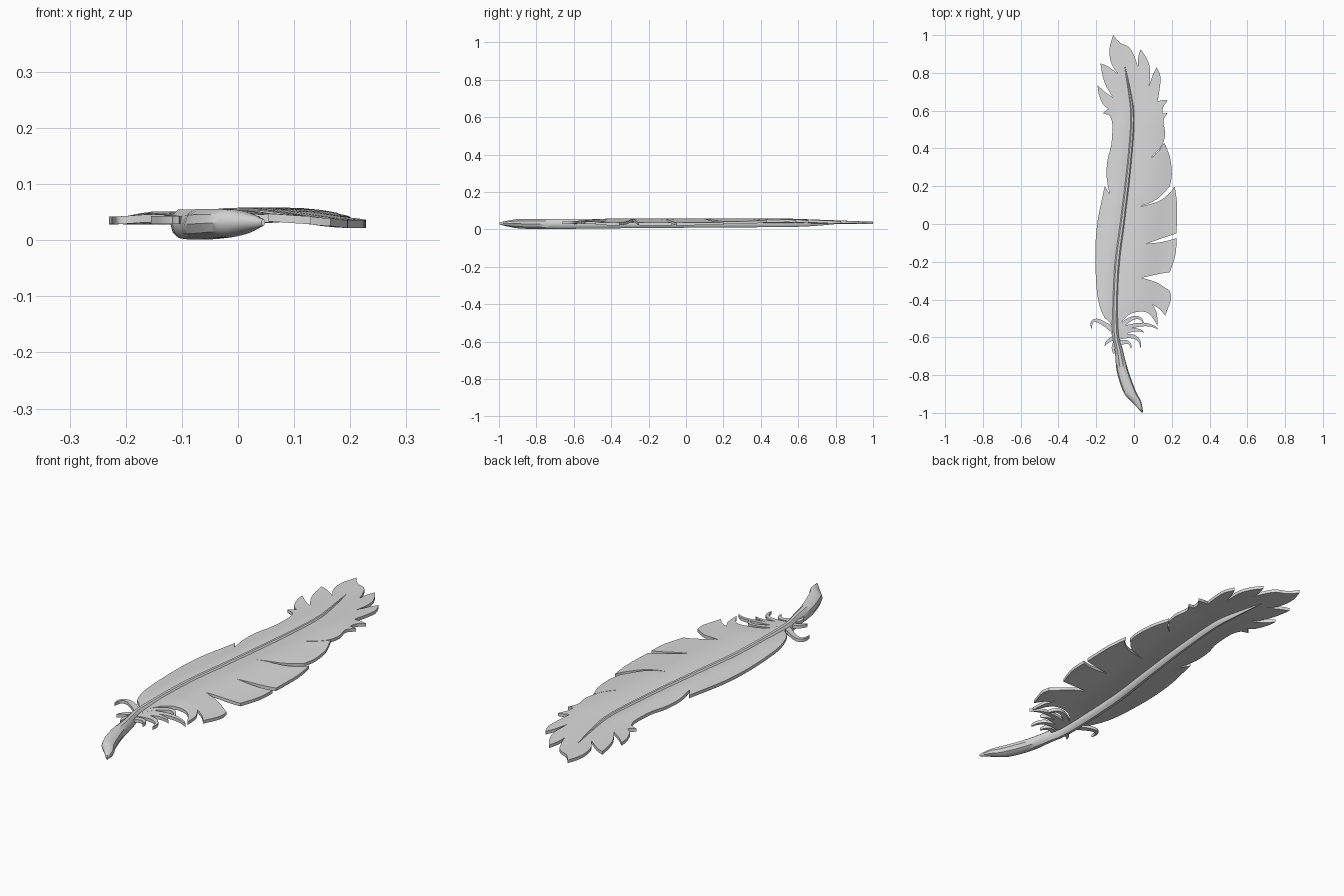
import bpy
import bmesh
import math
from mathutils import Vector
from mathutils.geometry import delaunay_2d_cdt

cube = bpy.data.objects.get("Cube")
if cube:
    bpy.data.objects.remove(cube, do_unlink=True)

# One pale grey for the whole feather
grey = bpy.data.materials.new("pale grey")
grey.use_nodes = True
grey.diffuse_color = (0.7, 0.7, 0.7, 1)
grey.node_tree.nodes["Principled BSDF"].inputs["Base Color"].default_value = grey.diffuse_color

# Shaft stations from quill point to feather tip: x, y, half width, bottom z, top z
SHAFT = [
    (0.045, -0.998, 0.003, 0.026, 0.038),
    (0.012, -0.94, 0.026, 0.012, 0.05),
    (-0.022, -0.89, 0.034, 0.004, 0.057),
    (-0.06, -0.78, 0.031, 0.0, 0.057),
    (-0.08, -0.67, 0.022, 0.0, 0.056),
    (-0.1, -0.55, 0.02, 0.003, 0.056),
    (-0.092, -0.24, 0.02, 0.006, 0.056),
    (-0.06, 0.02, 0.018, 0.008, 0.056),
    (-0.028, 0.29, 0.016, 0.01, 0.056),
    (-0.008, 0.55, 0.014, 0.012, 0.055),
    (-0.022, 0.69, 0.01, 0.018, 0.052),
    (-0.05, 0.84, 0.003, 0.032, 0.046),
]

# Vane edge strokes: each is smooth, and strokes meet at sharp tips and notches
RIGHT_EDGE = [
    [(-0.11, 1.0), (-0.075, 0.96), (-0.025, 0.935), (0.005, 0.88), (0.02, 0.835)],
    [(0.022, 0.88), (0.035, 0.925)],
    [(0.065, 0.88), (0.085, 0.82), (0.08, 0.73)],
    [(0.1, 0.79), (0.12, 0.83)],
    [(0.14, 0.78), (0.135, 0.71), (0.125, 0.65)],
    [(0.15, 0.655), (0.18, 0.655)],
    [(0.155, 0.62), (0.15, 0.585)],
    [(0.178, 0.587)],
    [(0.155, 0.545), (0.165, 0.48), (0.145, 0.41), (0.09, 0.35)],
    [(0.125, 0.38), (0.16, 0.43)],
    [(0.19, 0.355), (0.2, 0.265), (0.19, 0.2)],
    [(0.12, 0.13), (0.025, 0.09)],
    [(0.13, 0.12), (0.19, 0.165), (0.215, 0.2)],
    [(0.228, 0.1), (0.225, -0.05)],
    [(0.15, -0.075), (0.065, -0.105)],
    [(0.15, -0.095), (0.225, -0.075)],
    [(0.22, -0.16), (0.19, -0.255)],
    [(0.13, -0.265), (0.04, -0.285)],
    [(0.12, -0.31), (0.19, -0.355)],
    [(0.195, -0.4), (0.165, -0.485)],
    [(0.135, -0.45), (0.095, -0.425)],
    [(0.12, -0.47), (0.125, -0.54)],
    [(0.08, -0.475), (0.02, -0.465), (-0.04, -0.49), (-0.1, -0.57)],
]
LEFT_EDGE = [
    [(-0.13, -0.52), (-0.165, -0.48), (-0.195, -0.37), (-0.205, -0.16),
     (-0.195, 0.0), (-0.17, 0.13), (-0.155, 0.2)],
    [(-0.13, 0.16)],
    [(-0.145, 0.25), (-0.14, 0.34), (-0.12, 0.42), (-0.115, 0.53), (-0.13, 0.575)],
    [(-0.165, 0.587)],
    [(-0.135, 0.61)],
    [(-0.165, 0.635), (-0.187, 0.69), (-0.193, 0.735)],
    [(-0.155, 0.7), (-0.11, 0.67)],
    [(-0.145, 0.725), (-0.165, 0.78), (-0.178, 0.85)],
    [(-0.14, 0.835), (-0.085, 0.795)],
    [(-0.12, 0.85), (-0.13, 0.925), (-0.11, 1.0)],
]

# Loose downy barbs: root, bend and tip
BARBS = {
    "left_curl_barb": [(-0.09, -0.58), (-0.24, -0.45), (-0.225, -0.56)],
    "left_low_barb": [(-0.09, -0.6), (-0.14, -0.61), (-0.155, -0.645)],
    "left_root_barb": [(-0.09, -0.62), (-0.12, -0.65), (-0.105, -0.69)],
    "right_top_barb": [(-0.09, -0.56), (0.03, -0.44), (0.055, -0.54)],
    "right_upper_barb": [(-0.1, -0.57), (0.07, -0.5), (0.13, -0.56)],
    "right_middle_barb": [(-0.09, -0.59), (0.01, -0.54), (0.055, -0.575)],
    "right_lower_barb": [(-0.09, -0.6), (0.04, -0.57), (0.035, -0.66)],
    "right_root_barb": [(-0.09, -0.64), (-0.02, -0.6), (-0.015, -0.66)],
}


def smooth_path(points, steps=4):
    """Catmull-Rom curve through points of any dimension."""
    pts = [Vector(p) for p in points]
    pts = [pts[0]] + pts + [pts[-1]]
    path = []
    for a, b, c, d in zip(pts, pts[1:], pts[2:], pts[3:]):
        for i in range(steps):
            t = i / steps
            path.append(b + (c - a) * (t / 2)
                        + (a - b * 2.5 + c * 2 - d / 2) * t ** 2
                        + (b * 3 - a - c * 3 + d) * (t ** 3 / 2))
    return path + [pts[-1]]


shaft_path = smooth_path(SHAFT)


def shaft_x(y):
    for a, b in zip(shaft_path, shaft_path[1:]):
        if a[1] <= y <= b[1]:
            return a[0] + (b[0] - a[0]) * (y - a[1]) / (b[1] - a[1])
    return shaft_path[-1][0] - (y - shaft_path[-1][1]) * 0.3


def vane_top(x, y):
    """Arched upper surface, flattening towards the tip and the downy base."""
    d = x - shaft_x(y)
    if d > 0:
        z = 0.047 + 0.011 * math.sin(min(d / 0.2, 1.6) * math.pi)
    else:
        z = 0.047 + 0.005 * math.sin(min(-d / 0.08, 1.5) * math.pi)
    fade = min(1, max(0, (0.95 - y) / 0.4)) * min(1, max(0, (y + 0.62) / 0.2))
    return 0.043 + (z - 0.043) * fade


def finish(name, bm):
    bmesh.ops.recalc_face_normals(bm, faces=bm.faces)
    mesh = bpy.data.meshes.new(name)
    bm.to_mesh(mesh)
    bm.free()
    mesh.materials.append(grey)
    obj = bpy.data.objects.new(name, mesh)
    bpy.context.collection.objects.link(obj)
    bpy.ops.object.select_all(action="DESELECT")
    obj.select_set(True)
    bpy.context.view_layer.objects.active = obj
    bpy.ops.object.shade_smooth_by_angle(angle=math.radians(35))
    return obj


def plate(name, outline, inner=(), thickness=0.014):
    """Fill an outline, drape it on the arched surface and thicken it downwards."""
    n = len(outline)
    flat = [Vector(p) for p in outline] + [Vector(p) for p in inner]
    edges = [(i, (i + 1) % n) for i in range(n)]
    points, _, faces = delaunay_2d_cdt(flat, edges, [], 1, 1e-5)[:3]
    bm = bmesh.new()
    top = [bm.verts.new((p.x, p.y, vane_top(p.x, p.y))) for p in points]
    for f in faces:
        bm.faces.new([top[i] for i in f])
    bmesh.ops.delete(bm, geom=[v for v in bm.verts if not v.link_faces], context="VERTS")
    extruded = bmesh.ops.extrude_face_region(bm, geom=bm.faces[:], use_keep_orig=True)
    for v in extruded["geom"]:
        if isinstance(v, bmesh.types.BMVert):
            v.co.z -= thickness
    return finish(name, bm)


# Vane: one ragged blade with rows of inner points that follow the shaft
outline = []
start = RIGHT_EDGE[0][0]
for stroke in RIGHT_EDGE + LEFT_EDGE:
    outline += smooth_path([start] + stroke if start != stroke[0] else stroke)[:-1]
    start = stroke[-1]
rows = [-0.54 + 0.04 * i for i in range(38)]
inner = [(shaft_x(y) + 0.025 * k, y) for y in rows for k in range(-6, 13)]
plate("vane", outline, inner)

# Barbs: tapered crescents
for name, (root, bend, tip) in BARBS.items():
    a, b, c = Vector(root), Vector(bend), Vector(tip)
    sides = [[], []]
    for i in range(10):
        t = i / 10
        p = a * (1 - t) ** 2 + b * (2 * t * (1 - t)) + c * t ** 2
        along = ((b - a) * (1 - t) + (c - b) * t).normalized()
        across = Vector((-along.y, along.x)) * 0.014 * (1 - t) ** 0.6
        sides[0].append(p + across)
        sides[1].append(p - across)
    plate(name, sides[0] + [c] + sides[1][::-1])

# Shaft: tapered oval tube, from hollow-looking quill to fine tip
bm = bmesh.new()
SIDES = 10
rings = []
for x, y, width, low, high in shaft_path:
    ring = []
    for k in range(SIDES):
        angle = math.tau * k / SIDES
        z = (low + high) / 2 + (high - low) / 2 * math.sin(angle)
        ring.append(bm.verts.new((x + width * math.cos(angle), y, z)))
    rings.append(ring)
for r, s in zip(rings, rings[1:]):
    for k in range(SIDES):
        j = (k + 1) % SIDES
        bm.faces.new((r[k], r[j], s[j], s[k]))
bm.faces.new(rings[0])
bm.faces.new(rings[-1])
finish("shaft", bm)
